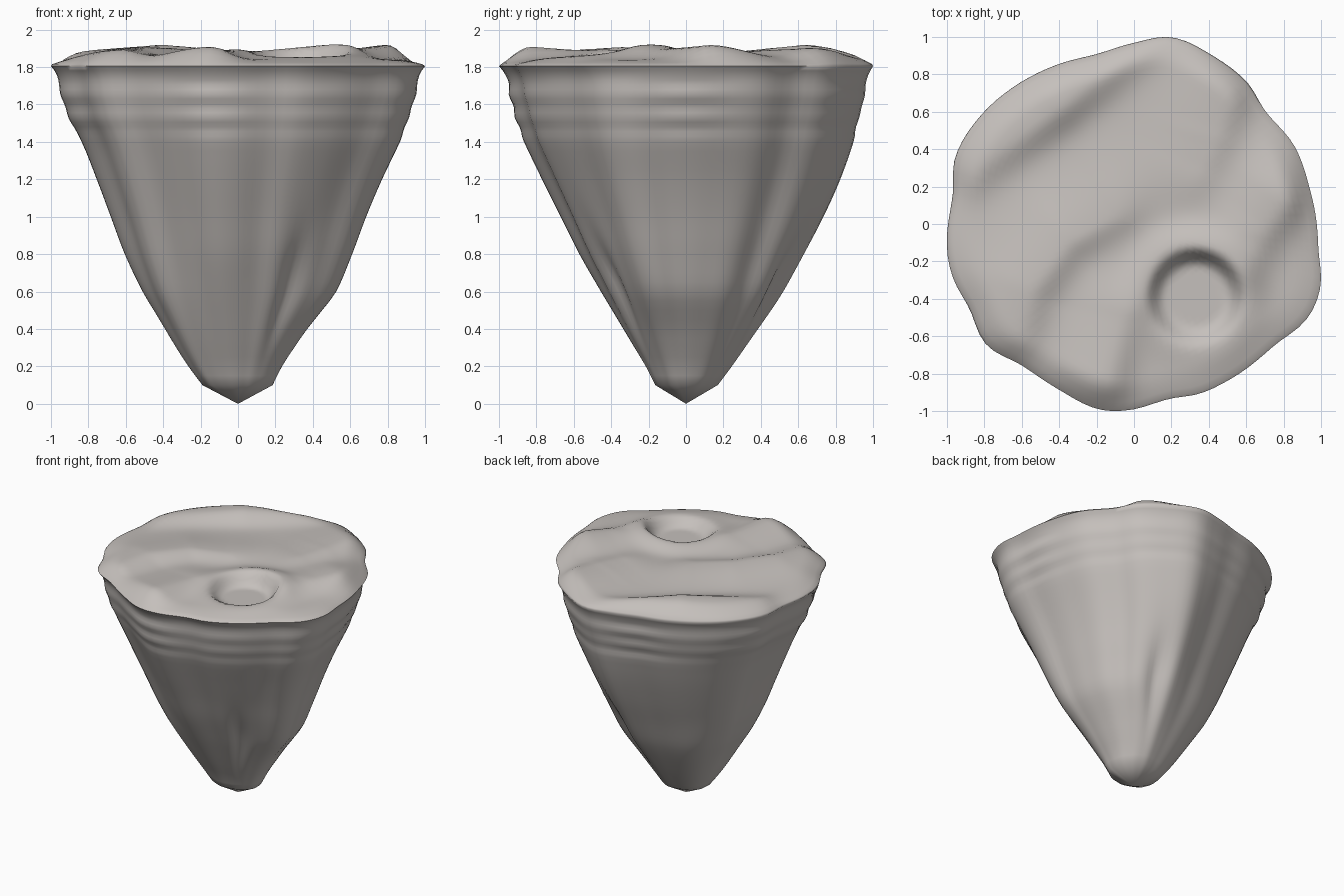
import bpy, bmesh, math
from mathutils import Vector

if "Cube" in bpy.data.objects:
    bpy.data.objects.remove(bpy.data.objects["Cube"])

SEG, CAP_RINGS = 112, 32

# Plan outline of the rim
OUTLINE = [(.97, 0), (.93, .2), (.85, .42), (.70, .6), (.6, .76), (.42, .9), (.2, 1), (0, .97),
           (-.2, .91), (-.42, .85), (-.62, .75), (-.82, .58), (-.955, .36), (-.97, .15), (-1, -.12),
           (-.97, -.28), (-.88, -.45), (-.79, -.64), (-.6, -.75), (-.4, -.88), (-.2, -.98),
           (-.05, -.99), (.18, -.93), (.35, -.9), (.55, -.8), (.75, -.64), (.92, -.5), (.99, -.33),
           (.98, -.15)]
# Wall reach by height: z, left, right, front, back
REACH = [(.1, .19, .185, .165, .17), (.2, .265, .235, .215, .245), (.3, .33, .30, .275, .315),
         (.4, .39, .37, .335, .385), (.5, .45, .45, .395, .455), (.6, .51, .525, .455, .52),
         (.8, .605, .61, .57, .63), (1, .68, .685, .67, .735), (1.2, .755, .77, .77, .825),
         (1.4, .835, .865, .865, .895), (1.5, .89, .9, .9, .915), (1.6, .93, .935, .93, .945),
         (1.7, .958, .96, .95, .962), (1.76, .968, .97, .965, .975), (1.805, 1, 1, 1, 1)]
LEVELS = [.1 + .05 * i for i in range(27)] + [1.43 + .025 * i for i in range(15)] + [1.805]
# Crests on the top: x, y and height along each crest
CRESTS = [[(-.85, .3, .045), (-.4, .63, .08), (-.05, .9, .05)],
          [(-.62, -.6, .05), (-.55, -.35, .065), (-.36, -.1, .06), (-.12, .04, .04)],
          [(.36, .3, .035), (.45, .5, .05), (.53, .74, .07)],
          [(.6, -.2, .04), (.7, -.02, .065), (.8, .12, .08)],
          [(-.14, -.82, .07), (-.07, -.5, .045)]]
CRATER = Vector((.33, -.39))


def outline_radius(a):
    """Smooth periodic radius through the outline points."""
    pts = sorted((math.atan2(y, x) % math.tau, math.hypot(x, y)) for x, y in OUTLINE)
    n = len(pts)
    i = max([k for k in range(n) if pts[k][0] <= a + 1e-9], default=n - 1)
    p0, p1, p2, p3 = (pts[(i + k) % n][1] for k in (-1, 0, 1, 2))
    span = (pts[(i + 1) % n][0] - pts[i][0]) % math.tau
    t = ((a - pts[i][0]) % math.tau) / span
    return p1 + .5 * t * (p2 - p0 + t * (2 * p0 - 5 * p1 + 4 * p2 - p3 + t * (3 * (p1 - p2) + p3 - p0)))


def bell(x, w):
    return math.exp(-(x / w) ** 2)


def smooth(x, lo, hi):
    t = min(1, max(0, (x - lo) / (hi - lo)))
    return t * t * (3 - 2 * t)


def around(a, deg, w):
    return bell((a - math.radians(deg) + math.pi) % math.tau - math.pi, w)


def crest_height(p, points):
    """Long gentle rise on one side of the crest, short drop on the other."""
    best = 0
    for (ax, ay, ah), (bx, by, bh) in zip(points, points[1:]):
        a, d = Vector((ax, ay)), Vector((bx - ax, by - ay))
        t = min(1, max(0, (p - a).dot(d) / d.length_squared))
        off = p - a - d * t
        dist = off.length
        side = off.dot(Vector((d.y, -d.x)).normalized()) / dist if dist > 1e-6 else 0
        best = max(best, (ah + (bh - ah) * t) * bell(dist, .215 - .095 * side))
    return best


def top_height(p):
    h = 1.838 + sum(crest_height(p, c) for c in CRESTS)
    off = p - CRATER
    r = off.length
    back = .5 + .5 * off.y / max(r, 1e-6)
    h += (.015 + .035 * back) * bell(r - .28, .11)
    k = smooth(r, .16, .27)
    return 1.79 * (1 - k) + min(h, 1.92) * k


def reach_at(z):
    """Smoothly interpolated reach in the four directions."""
    i = max(k for k in range(len(REACH) - 1) if REACH[k][0] <= z + 1e-6)
    p, q = REACH[i], REACH[i + 1]
    o, s = REACH[max(i - 1, 0)], REACH[min(i + 2, len(REACH) - 1)]
    w = q[0] - p[0]
    t = (z - p[0]) / w
    out = []
    for c in range(1, 5):
        m0 = (q[c] - o[c]) / (q[0] - o[0]) * w
        m1 = (s[c] - p[c]) / (s[0] - p[0]) * w
        out.append(p[c] + t * (m0 + t * (3 * (q[c] - p[c]) - 2 * m0 - m1 + t * (m0 + m1 - 2 * (q[c] - p[c])))))
    return out


def wall_ring(z):
    """Lobed ring fitted to the reach at this height, with grooves and faint ledges."""
    pts = []
    gain = (1 + .4 * smooth(1.8 - z, 0, .8)) * (.45 + .55 * smooth(z, .15, .8))
    for a in ANGLES:
        r = .97 + (outline_radius(a) - .97) * gain
        low = 1 - smooth(z, .4, .9)
        r += .05 * low * (around(a, 135, .4) + around(a, -135, .4))
        for deg, zc, depth in ((68, .62, .09), (-56, .6, .09)):
            r -= depth * around(a, deg, .13) * bell(z - zc, .26)
        pts.append((r * math.cos(a), r * math.sin(a)))
    xs, ys = [p[0] for p in pts], [p[1] for p in pts]
    left, right, front, back = reach_at(z)
    ledge = .008 * math.sin((z - 1.62) * math.tau / .125) * smooth(z, 1.35, 1.5) * (1 - smooth(z, 1.72, 1.78))
    ring = []
    for a, (x, y) in zip(ANGLES, pts):
        k = 1 + ledge * (.35 + .65 * math.cos(2 * a) ** 2 * (.5 + .5 * math.cos(a * 7)))
        ring.append((x * k * (right / max(xs) if x > 0 else left / -min(xs)),
                     y * k * (back / max(ys) if y > 0 else front / -min(ys)), z))
    return ring


stone = bpy.data.materials.new("warm grey stone")
stone.diffuse_color = (.56, .527, .503, 1)
stone.use_nodes = True
stone.node_tree.nodes["Principled BSDF"].inputs["Base Color"].default_value = stone.diffuse_color

bm = bmesh.new()
ANGLES = [math.tau * i / SEG for i in range(SEG)]
rings = [[bm.verts.new(c) for c in wall_ring(z)] for z in LEVELS]

# Rounded rim and uneven top
for k in range(CAP_RINGS):
    f = 1 - (k + .25) / CAP_RINGS
    ring = []
    for a in ANGLES:
        r = outline_radius(a) * f
        p = Vector((r * math.cos(a), r * math.sin(a)))
        edge = max(0, (f - .84) / .16) ** 2
        ring.append(bm.verts.new((p.x, p.y, 1.812 + (top_height(p) - 1.812) * (1 - edge))))
    rings.append(ring)

for lower, upper in zip(rings, rings[1:]):
    for i in range(SEG):
        j = (i + 1) % SEG
        bm.faces.new((lower[i], lower[j], upper[j], upper[i]))

# Pointed tip and centre of the top
tip = bm.verts.new((0, 0, 0))
middle = bm.verts.new((0, 0, top_height(Vector((0, 0)))))
for i in range(SEG):
    j = (i + 1) % SEG
    bm.faces.new((tip, rings[0][j], rings[0][i]))
    bm.faces.new((middle, rings[-1][i], rings[-1][j]))

mesh = bpy.data.meshes.new("floating_rock")
bm.to_mesh(mesh)
bm.free()
mesh.materials.append(stone)
rock = bpy.data.objects.new("floating_rock", mesh)
bpy.context.collection.objects.link(rock)
bpy.context.view_layer.objects.active = rock
rock.select_set(True)
bpy.ops.object.shade_smooth_by_angle(angle=math.radians(75))
